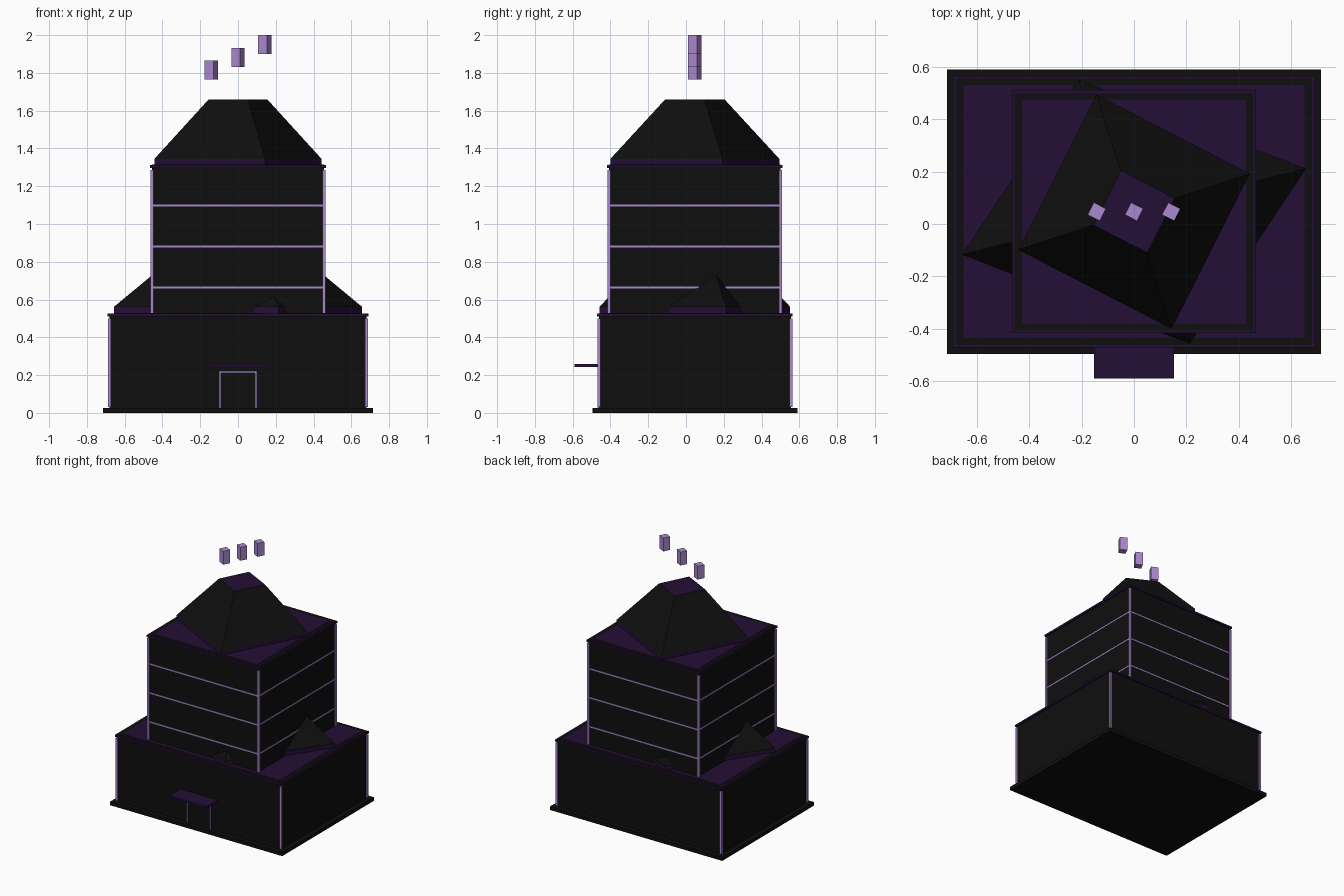
import bpy, bmesh, math

if "Cube" in bpy.data.objects:
    bpy.data.objects.remove(bpy.data.objects["Cube"])

CY = 0.047                      # building centre in y (canopy sticks out in front)
TILT = math.radians(18)         # corner angle of the twisted roofs and floating blocks


def mat(name, rgb):
    m = bpy.data.materials.new(name)
    m.diffuse_color = (*rgb, 1)
    m.use_nodes = True
    m.node_tree.nodes["Principled BSDF"].inputs["Base Color"].default_value = m.diffuse_color
    return m


BLACK = mat("black", (0.0045, 0.0045, 0.0045))
PURPLE = mat("dark purple", (0.017, 0.0045, 0.036))
LILAC = mat("lilac", (0.40, 0.25, 0.62))


def finish(name, bm, mats):
    bmesh.ops.recalc_face_normals(bm, faces=bm.faces)
    me = bpy.data.meshes.new(name)
    bm.to_mesh(me)
    bm.free()
    for m in mats:
        me.materials.append(m)
    ob = bpy.data.objects.new(name, me)
    bpy.context.collection.objects.link(ob)
    return ob


def box(name, x0, x1, y0, y1, z0, z1, m):
    bm = bmesh.new()
    bmesh.ops.create_cube(bm, size=1)
    for v in bm.verts:
        v.co = ((x0 + x1) / 2 + v.co.x * (x1 - x0),
                (y0 + y1) / 2 + v.co.y * (y1 - y0),
                (z0 + z1) / 2 + v.co.z * (z1 - z0))
    return finish(name, bm, [m])


def block(name, hx, hy, z0, z1, m):
    """Box centred on the building axis, given half sizes."""
    return box(name, -hx, hx, CY - hy, CY + hy, z0, z1, m)


def twisted(name, cx, rings, mats, rule=None):
    """Four-sided twisted solid through (rx, ry, z) rings."""
    bm = bmesh.new()
    loops = []
    for rx, ry, z in rings:
        loops.append([bm.verts.new((cx + rx * math.cos(TILT + i * math.pi / 2),
                                    CY + ry * math.sin(TILT + i * math.pi / 2), z))
                      for i in range(4)])
    bm.faces.new(loops[0][::-1])
    bm.faces.new(loops[-1])
    for a, b in zip(loops, loops[1:]):
        for i in range(4):
            j = (i + 1) % 4
            bm.faces.new((a[i], a[j], b[j], b[i]))
    bm.normal_update()
    if rule:
        for f in bm.faces:
            f.material_index = rule(f)
    return finish(name, bm, mats)


def sloped(f):
    # slopes are black; eave band and flat top are purple
    return 0 if 0.1 < abs(f.normal.z) < 0.95 else 1


def corner_strips(name, hx, hy, z0, z1, w=0.008):
    for sx in (-1, 1):
        for sy in (-1, 1):
            x, y = sx * hx, CY + sy * hy
            box(name, x - w, x + w, y - w, y + w, z0, z1, LILAC)


def storey(name, hx, hy, z0, z1):
    """Black walls, purple cornice, black rim and purple roof panel."""
    block(name + "_walls", hx, hy, z0, z1 - 0.015, BLACK)
    block(name + "_cornice", hx + 0.01, hy + 0.01, z1 - 0.015, z1, PURPLE)
    block(name + "_rim", hx, hy, z1, z1 + 0.002, BLACK)
    block(name + "_roof_panel", hx - 0.029, hy - 0.025, z1 + 0.001, z1 + 0.004, PURPLE)
    corner_strips(name + "_corner_strip", hx, hy, z0 + 0.005, z1 - 0.025)


# plinth and the two storeys
block("plinth", 0.714, 0.543, 0, 0.027, BLACK)
storey("podium", 0.68, 0.508, 0.027, 0.525)
storey("tower", 0.456, 0.454, 0.525, 1.312)

# floor lines around the tower
for z in (0.663, 0.88, 1.097):
    block("floor_line", 0.459, 0.457, z - 0.005, z + 0.005, LILAC)

# twisted hipped roofs
twisted("podium_roof", 0, [(0.69, 0.53, 0.526), (0.69, 0.53, 0.562), (0.242, 0.186, 0.915)],
        [BLACK, PURPLE], sloped)
twisted("tower_roof", 0, [(0.465, 0.47, 1.313), (0.465, 0.47, 1.345), (0.163, 0.165, 1.66)],
        [BLACK, PURPLE], sloped)

# entrance: canopy and door frame
WALL = CY - 0.508
box("canopy", -0.153, 0.153, -0.59, WALL + 0.01, 0.242, 0.258, PURPLE)
for s in (-1, 1):
    box("door_post", s * 0.095 - 0.005, s * 0.095 + 0.005, WALL - 0.008, WALL + 0.002,
        0.027, 0.222, LILAC)
box("door_lintel", -0.1, 0.1, WALL - 0.008, WALL + 0.002, 0.212, 0.222, LILAC)

# rising floating blocks
for i in range(3):
    z = 1.765 + i * 0.0675
    twisted("floating_block", (i - 1) * 0.142, [(0.037, 0.037, z), (0.037, 0.037, z + 0.1)], [LILAC])
